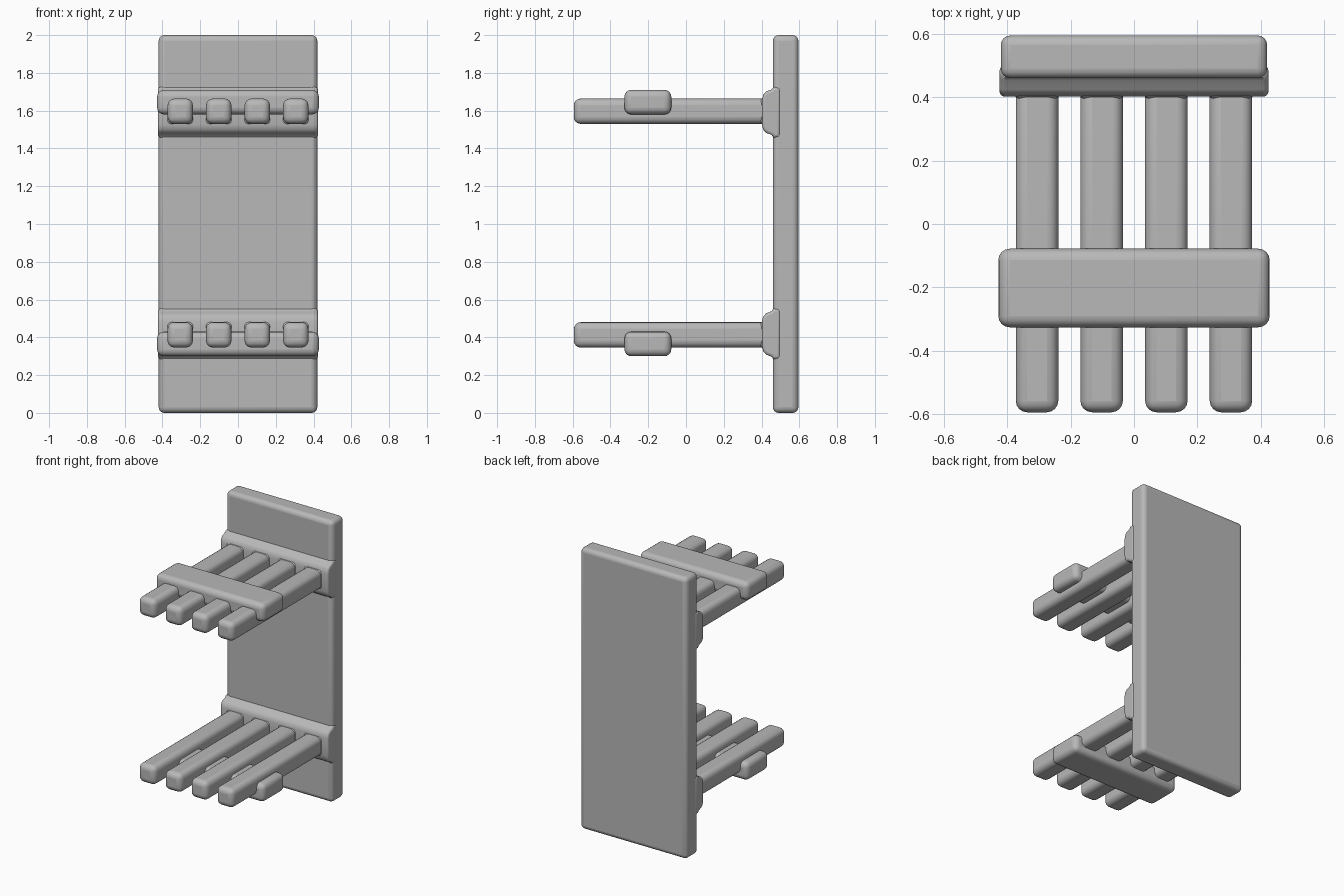
import bpy, bmesh, math

cube = bpy.data.objects.get("Cube")
if cube:
    bpy.data.objects.remove(cube, do_unlink=True)

# One plain grey material
grey = bpy.data.materials.new("matte grey")
grey.use_nodes = True
COLOR = (0.48, 0.48, 0.48, 1)
grey.diffuse_color = COLOR
grey.node_tree.nodes["Principled BSDF"].inputs["Base Color"].default_value = COLOR


def finish(name, bm, radius, segments=4, angle=30):
    """Turn a bmesh into a softly rounded, smooth shaded object."""
    bmesh.ops.recalc_face_normals(bm, faces=bm.faces)
    mesh = bpy.data.meshes.new(name)
    bm.to_mesh(mesh)
    bm.free()
    mesh.materials.append(grey)
    ob = bpy.data.objects.new(name, mesh)
    bpy.context.collection.objects.link(ob)
    bevel = ob.modifiers.new("rounded edges", 'BEVEL')
    bevel.width = radius
    bevel.segments = segments
    bevel.limit_method = 'ANGLE'
    bevel.angle_limit = math.radians(angle)
    bpy.ops.object.select_all(action='DESELECT')
    ob.select_set(True)
    bpy.context.view_layer.objects.active = ob
    bpy.ops.object.shade_smooth_by_angle(angle=math.radians(40))
    return ob


def box(name, x, y, z, radius):
    """Rounded box from (min, max) ranges on each axis."""
    bm = bmesh.new()
    bmesh.ops.create_cube(bm, size=1)
    for v in bm.verts:
        v.co = [r[0] if c < 0 else r[1] for c, r in zip(v.co, (x, y, z))]
    return finish(name, bm, radius)


def ledge(name, half_width, profile):
    """Mounting strip: a flared side profile (y, z) extruded along x."""
    bm = bmesh.new()
    face = bm.faces.new([bm.verts.new((-half_width, y, z)) for y, z in profile])
    out = bmesh.ops.extrude_face_region(bm, geom=[face])
    for g in out["geom"]:
        if isinstance(g, bmesh.types.BMVert):
            g.co.x = half_width
    return finish(name, bm, 0.015, 3, angle=60)


# Upright back panel
box("back_panel", (-0.42, 0.42), (0.46, 0.595), (0, 2), 0.03)

# Upper ledge profile, mirrored about z = 1 for the lower rack
PROFILE = [(0.50, 1.725), (0.462, 1.725), (0.453, 1.712), (0.425, 1.702),
           (0.409, 1.685), (0.402, 1.655), (0.402, 1.525), (0.408, 1.50),
           (0.425, 1.482), (0.453, 1.472), (0.462, 1.458), (0.50, 1.458)]


for rack, flip in (("upper", False), ("lower", True)):
    def up(z):
        return 2.01 - z if flip else z

    def span(a, b):
        return tuple(sorted((up(a), up(b))))

    ledge(rack + "_ledge", 0.424, [(y, up(z)) for y, z in PROFILE])
    # Four forward bars
    for i in range(4):
        x = -0.306 + i * 0.204
        box(f"{rack}_bar_{i + 1}", (x - 0.067, x + 0.067), (-0.594, 0.45),
            span(1.53, 1.664), 0.036)
        # Soft collar where the bar meets the ledge
        box(f"{rack}_collar_{i + 1}", (x - 0.075, x + 0.075), (0.392, 0.45),
            span(1.522, 1.672), 0.03)
    # Slat lying across the outer face of the bars
    box(rack + "_cross_slat", (-0.428, 0.428), (-0.326, -0.078),
        span(1.58, 1.71), 0.036)
